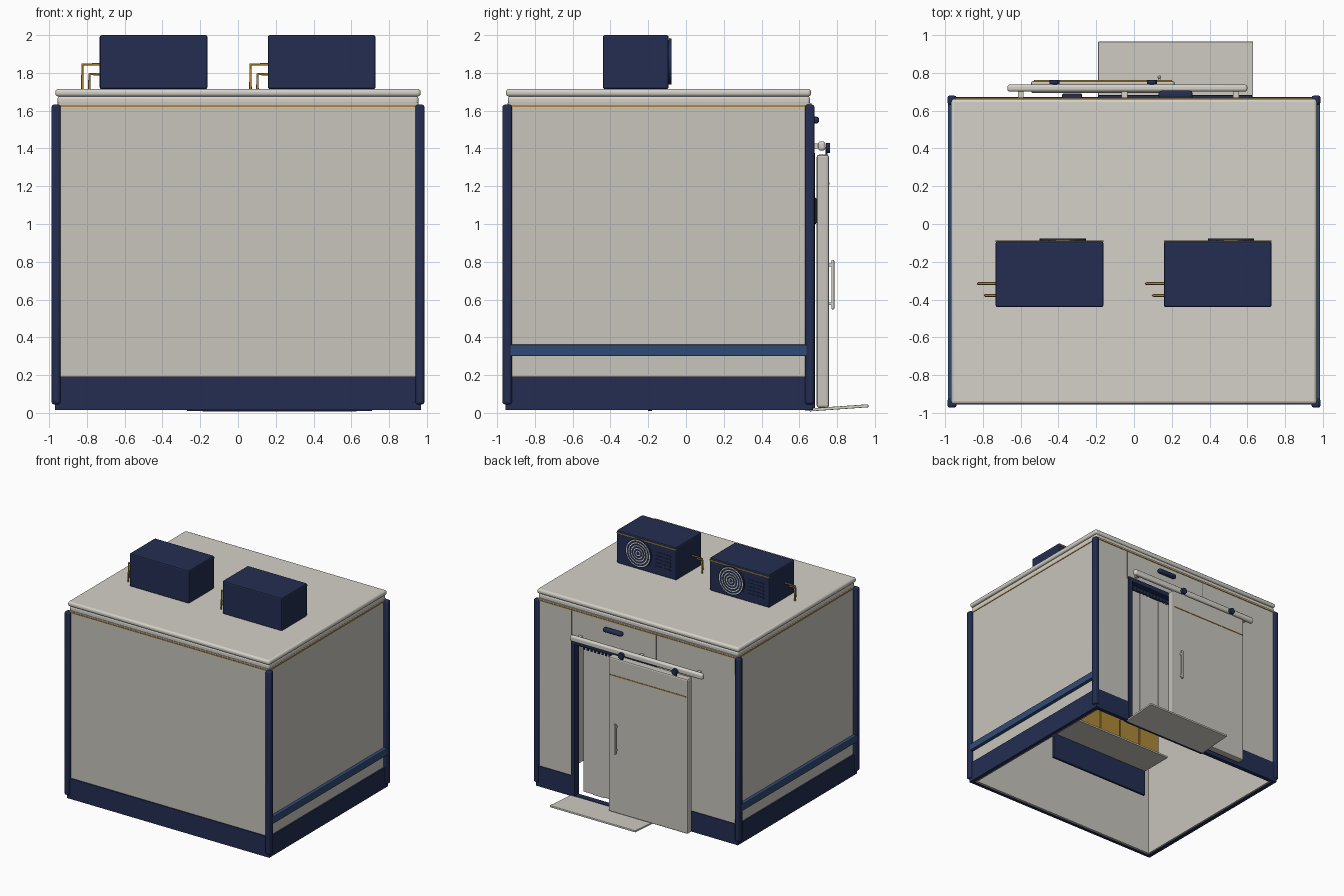
import bpy, bmesh, math
from mathutils import Vector

if "Cube" in bpy.data.objects:
    bpy.data.objects.remove(bpy.data.objects["Cube"])


def material(name, rgb):
    m = bpy.data.materials.new(name)
    m.diffuse_color = (*rgb, 1)
    m.use_nodes = True
    m.node_tree.nodes["Principled BSDF"].inputs["Base Color"].default_value = m.diffuse_color
    return m


PANEL = material("warm grey panel", (0.58, 0.555, 0.51))
LIGHT = material("off white trim", (0.66, 0.64, 0.58))
NAVY = material("navy", (0.017, 0.027, 0.085))
BLUE = material("mid blue", (0.03, 0.07, 0.18))
GOLD = material("brass", (0.42, 0.25, 0.04))
STRIP = material("curtain grey", (0.60, 0.58, 0.54))
SEAM = material("seam grey", (0.16, 0.15, 0.14))


def finish(bm, name, mat, bevel=0, segs=2):
    bmesh.ops.recalc_face_normals(bm, faces=bm.faces)
    me = bpy.data.meshes.new(name)
    bm.to_mesh(me)
    bm.free()
    ob = bpy.data.objects.new(name, me)
    bpy.context.collection.objects.link(ob)
    me.materials.append(mat)
    if bevel:
        b = ob.modifiers.new("bevel", 'BEVEL')
        b.width, b.segments = bevel, segs
        b.limit_method = 'ANGLE'
    return ob


def box(name, x, y, z, mat, bevel=0, segs=2):
    """Box from (min, max) ranges on each axis."""
    bm = bmesh.new()
    bmesh.ops.create_cube(bm, size=1)
    for v in bm.verts:
        v.co = [(r[0] + r[1]) / 2 + c * (r[1] - r[0]) for r, c in zip((x, y, z), v.co)]
    return finish(bm, name, mat, bevel, segs)


def disc(name, x, y, z, r, depth, mat, sides=32):
    """Cylinder along y, centred on x, y, z."""
    bm = bmesh.new()
    bmesh.ops.create_cone(bm, cap_ends=True, segments=sides, radius1=r, radius2=r, depth=depth)
    for v in bm.verts:
        v.co = (x + v.co.x, y - v.co.z, z + v.co.y)
    return finish(bm, name, mat)


def ring(name, x, y, z, r, width, depth, mat, n=32):
    """Flat ring facing +y."""
    bm = bmesh.new()
    rows = []
    for i in range(n):
        a = 2 * math.pi * i / n
        rows.append([bm.verts.new((x + q * math.cos(a), y + d, z + q * math.sin(a)))
                     for q, d in ((r, 0), (r, depth), (r - width, depth), (r - width, 0))])
    for i in range(n):
        p, q = rows[i], rows[(i + 1) % n]
        for k in range(4):
            bm.faces.new((p[k], p[(k + 1) % 4], q[(k + 1) % 4], q[k]))
    return finish(bm, name, mat)


def pipe(name, pts, r, mat):
    cu = bpy.data.curves.new(name, 'CURVE')
    cu.dimensions = '3D'
    cu.bevel_depth, cu.bevel_resolution = r, 2
    cu.use_fill_caps = True
    sp = cu.splines.new('POLY')
    sp.points.add(len(pts) - 1)
    for p, c in zip(sp.points, pts):
        p.co = (*c, 1)
    ob = bpy.data.objects.new(name, cu)
    cu.materials.append(mat)
    bpy.context.collection.objects.link(ob)


# Doorway limits
DL, DR, DT = -0.19, 0.61, 1.36

# Walls: hollow room without a floor, back wall split around the doorway
box("front_wall", (-.95, .95), (-.945, -.91), (.02, 1.64), PANEL)
for s, n in ((-1, "left"), (1, "right")):
    xs = sorted((s * .955, s * .92))
    box(n + "_wall", xs, (-.94, .66), (.02, 1.64), PANEL)
    box(n + "_skirt", sorted((s * .968, s * .935)), (-.955, .672), (.015, .192), NAVY)
    box(n + "_bumper_rail", sorted((s * .985, s * .95)), (-.957, .669), (.3, .362), BLUE, .006)
    box(n + "_brass_line", sorted((s * .959, s * .95)), (-.94, .66), (1.62, 1.629), GOLD)
    for y, m in ((-.947, "front"), (.655, "back")):
        box(f"{m}_{n}_post", (s * .963 - .024, s * .963 + .024), (y - .025, y + .025),
            (.045, 1.632), NAVY, .013)
box("back_wall_left", (-.95, DL), (.63, .665), (.02, 1.64), PANEL)
box("back_wall_right", (DR, .95), (.63, .665), (.02, 1.64), PANEL)
box("back_wall_header", (DL, DR), (.63, .665), (DT, 1.64), PANEL)
box("front_skirt", (-.968, .968), (-.955, -.93), (.015, .192), NAVY)
box("back_skirt_left", (-.968, DL), (.64, .672), (.015, .192), NAVY)
box("back_skirt_right", (DR, .968), (.64, .672), (.015, .192), NAVY)
for n, y in (("front", (-.949, -.94)), ("back", (.66, .669))):
    box(n + "_brass_line", (-.945, .945), y, (1.62, 1.629), GOLD)
for i, x in enumerate((DL + .01, DR + .02)):
    box(f"header_seam_{i}", (x - .002, x + .002), (.66, .667), (DT, 1.63), SEAM)

# Roof slabs
box("roof_lower_slab", (-.955, .955), (-.942, .656), (1.63, 1.677), LIGHT, .014, 3)
box("roof_upper_slab", (-.967, .967), (-.953, .662), (1.675, 1.716), LIGHT, .016, 3)

# Door frame and strip curtain
box("door_jamb_right", (DR - .022, DR + .015), (.62, .682), (.02, DT + .02), NAVY, .004)
box("door_jamb_left", (DL, DL + .03), (.62, .682), (.02, DT + .02), NAVY, .004)
box("door_frame_top", (DL, DR), (.62, .682), (DT - .02, DT + .02), NAVY, .004)
box("door_sill", (DL, DR), (.63, .68), (.012, .03), NAVY)
box("curtain_rail", (DL + .03, DR - .03), (.612, .632), (1.31, 1.345), NAVY)
for i in range(7):
    x, y = DL + .04 + i * .1, .606 + .008 * (i % 2)
    box(f"curtain_strip_{i}", (x, x + .106), (y, y + .004), (.05, 1.33), STRIP)
for i in range(20):
    x = DL + .05 + i * .035
    box(f"curtain_hook_{i}", (x, x + .014), (.63, .638), (1.295, 1.33), NAVY)

# Sliding door with rail, rollers and handle
box("sliding_door", (-.545, .215), (.692, .757), (.028, 1.367), PANEL, .012)
box("door_brass_line", (-.53, .2), (.75, .7605), (1.21, 1.219), GOLD)
box("slide_rail", (-.67, .6), (.7, .738), (1.388, 1.438), LIGHT, .014, 3)
for i, x in enumerate((-.42, .095)):
    disc(f"roller_{i}", x, .752, 1.402, .026, .022, NAVY, 12)
    box(f"roller_hanger_{i}", (x - .012, x + .012), (.738, .75), (1.355, 1.405), NAVY)
for i, x in enumerate((-.6, -.05, .54)):
    box(f"rail_bracket_{i}", (x - .015, x + .015), (.66, .705), (1.4, 1.425), LIGHT)
box("door_handle", (.125, .143), (.77, .785), (.548, .81), LIGHT, .005)
for i, z in enumerate((.57, .775)):
    box(f"handle_mount_{i}", (.127, .141), (.75, .775), (z, z + .015), LIGHT)
box("header_lamp", (.13, .31), (.662, .705), (1.532, 1.568), NAVY, .015, 3)
box("control_box", (-.38, -.275), (.66, .69), (1.0, 1.14), NAVY, .006)

# Entry ramp, slightly tilted
ramp = box("entry_ramp", (DL, .63), (.655, .965), (.008, .024), LIGHT, .003)
for v in ramp.data.vertices:
    v.co.z += (v.co.y - .655) * .07

# Interior shelf with stored boxes
box("shelf_back_panel", (-.27, .71), (-.2, -.18), (.01, .24), NAVY)
box("shelf_plate", (-.27, .71), (-.2, .11), (.235, .25), PANEL)
for i in range(4):
    x = -.18 + i * .21
    box(f"stored_box_{i}", (x, x + .2), (-.16, .1), (.25, .42), GOLD)

# Two rooftop cooling units
for x0, n in ((-.732, "left"), (.158, "right")):
    x1 = x0 + .57
    box(n + "_cooler", (x0, x1), (-.44, -.092), (1.714, 2.0), NAVY, .01)
    box(n + "_cooler_brass_line", (x0, x1), (-.096, -.087), (1.975, 1.984), GOLD)
    fx, fz = x0 + .355, 1.86
    disc(n + "_fan_plate", fx, -.087, fz, .122, .018, NAVY)
    for k in range(5):
        ring(f"{n}_fan_ring_{k}", fx, -.081, fz, .115 - .023 * k, .008, .005, LIGHT)
    for k in range(5):
        z = 1.78 + k * .03
        for j in range(2):
            x = x0 + .05 + j * .08
            box(f"{n}_louvre_{k}_{j}", (x, x + .065), (-.094, -.088), (z, z + .012), NAVY)
    for k, (dx, y, z) in enumerate(((.092, -.315, 1.845), (.055, -.378, 1.793))):
        pipe(f"{n}_pipe_{k}", [(x0 + .01, y, z), (x0 - dx, y, z), (x0 - dx, y, 1.714)], .007, GOLD)

# Smooth curved parts, keep edges sharp
for ob in bpy.context.scene.objects:
    if ob.type == 'MESH' and any(w in ob.name for w in ("post", "fan", "roof", "slide_rail", "lamp")):
        bpy.ops.object.select_all(action='DESELECT')
        ob.select_set(True)
        bpy.context.view_layer.objects.active = ob
        bpy.ops.object.shade_smooth_by_angle(angle=math.radians(35))
